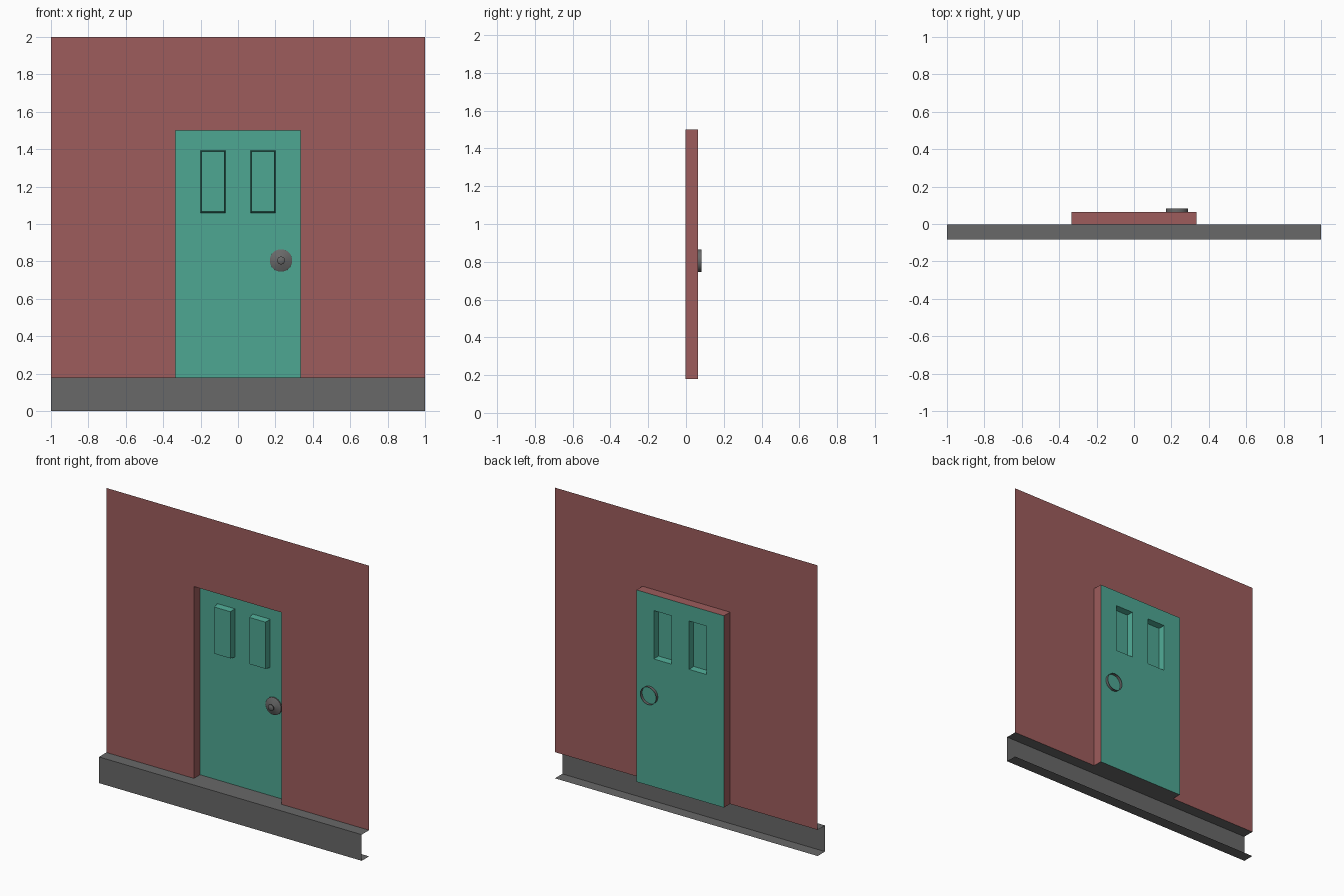
import bpy, bmesh, math
from mathutils import Vector

if "Cube" in bpy.data.objects:
    bpy.data.objects.remove(bpy.data.objects["Cube"])

WALL_Y, DOOR_Y = -0.003, 0.063
STEP_Z, DOOR_TOP, HALF = 0.18, 1.5, 0.333


def material(name, rgb):
    m = bpy.data.materials.new(name)
    m.diffuse_color = (*rgb, 1)
    m.use_nodes = True
    m.node_tree.nodes["Principled BSDF"].inputs["Base Color"].default_value = m.diffuse_color
    return m


RED = material("red_paint", (0.34, 0.107, 0.107))
GREEN = material("green_paint", (0.076, 0.385, 0.29))
GREY = material("dark_grey", (0.14, 0.14, 0.14))


def finish(name, bm, mat):
    bmesh.ops.remove_doubles(bm, verts=bm.verts, dist=1e-5)
    me = bpy.data.meshes.new(name)
    bm.to_mesh(me)
    bm.free()
    me.materials.append(mat)
    ob = bpy.data.objects.new(name, me)
    bpy.context.collection.objects.link(ob)
    return ob


def sheet(xs, zs, y, skip=()):
    """Upright sheet facing -y, cut into cells; skip leaves cells open."""
    bm = bmesh.new()
    cells = {}
    for i in range(len(xs) - 1):
        for j in range(len(zs) - 1):
            if (i, j) not in skip:
                quad = [(xs[i], zs[j]), (xs[i + 1], zs[j]),
                        (xs[i + 1], zs[j + 1]), (xs[i], zs[j + 1])]
                cells[i, j] = bm.faces.new([bm.verts.new((x, y, z)) for x, z in quad])
    return bm, cells


def sweep(name, points, offset, mat):
    """Extrude an open profile along a straight offset."""
    bm = bmesh.new()
    a = [bm.verts.new(p) for p in points]
    b = [bm.verts.new(Vector(p) + Vector(offset)) for p in points]
    for i in range(len(a) - 1):
        bm.faces.new((a[i], a[i + 1], b[i + 1], b[i]))
    return finish(name, bm, mat)


# wall with doorway opening
bm, _ = sheet([-1, -HALF, HALF, 1], [STEP_Z, DOOR_TOP, 2], WALL_Y, skip={(1, 0)})
finish("wall", bm, RED)

# doorway sides and head
sweep("door_reveal",
      [(-HALF, WALL_Y, STEP_Z), (-HALF, WALL_Y, DOOR_TOP),
       (HALF, WALL_Y, DOOR_TOP), (HALF, WALL_Y, STEP_Z)],
      (0, DOOR_Y - WALL_Y, 0), RED)

# step in front of the wall, open at the back and ends
sweep("step",
      [(-1, WALL_Y, 0), (-1, -0.083, 0), (-1, -0.083, STEP_Z), (-1, WALL_Y, STEP_Z)],
      (2, 0, 0), GREY)
sweep("threshold", [(-HALF, WALL_Y, STEP_Z), (-HALF, DOOR_Y, STEP_Z)],
      (2 * HALF, 0, 0), GREY)

# door with two pressed-out panels
bm, cells = sheet([-HALF, -0.201, -0.067, 0.067, 0.201, HALF],
                  [STEP_Z, 1.06, 1.393, DOOR_TOP], DOOR_Y)
bmesh.ops.remove_doubles(bm, verts=bm.verts, dist=1e-5)
for key in ((1, 1), (3, 1)):
    f = bmesh.ops.extrude_discrete_faces(bm, faces=[cells[key]])["faces"][0]
    c = f.calc_center_median()
    for v in f.verts:
        v.co.x -= math.copysign(0.006, v.co.x - c.x)
        v.co.z -= math.copysign(0.006, v.co.z - c.z)
        v.co.y -= 0.042
finish("door", bm, GREEN)

# turned knob: rose passes through the door, open at the back
profile = [(0.06, 0.083), (0.06, 0.055), (0.053, 0.05), (0.02, 0.046),
           (0.013, 0.042), (0.014, 0.037), (0.021, 0.032), (0.021, 0.027),
           (0.015, 0.023), (0, 0.022)]
centre = Vector((0.23, 0, 0.805))
bm = bmesh.new()
vs = [bm.verts.new(centre + Vector((r, y, 0))) for r, y in profile]
es = [bm.edges.new(p) for p in zip(vs, vs[1:])]
bmesh.ops.spin(bm, geom=vs + es, cent=centre, axis=(0, 1, 0),
               angle=2 * math.pi, steps=32)
bmesh.ops.remove_doubles(bm, verts=bm.verts, dist=1e-5)
bmesh.ops.recalc_face_normals(bm, faces=bm.faces)
knob = finish("door_knob", bm, GREY)
bpy.context.view_layer.objects.active = knob
knob.select_set(True)
bpy.ops.object.shade_smooth_by_angle(angle=math.radians(40))
